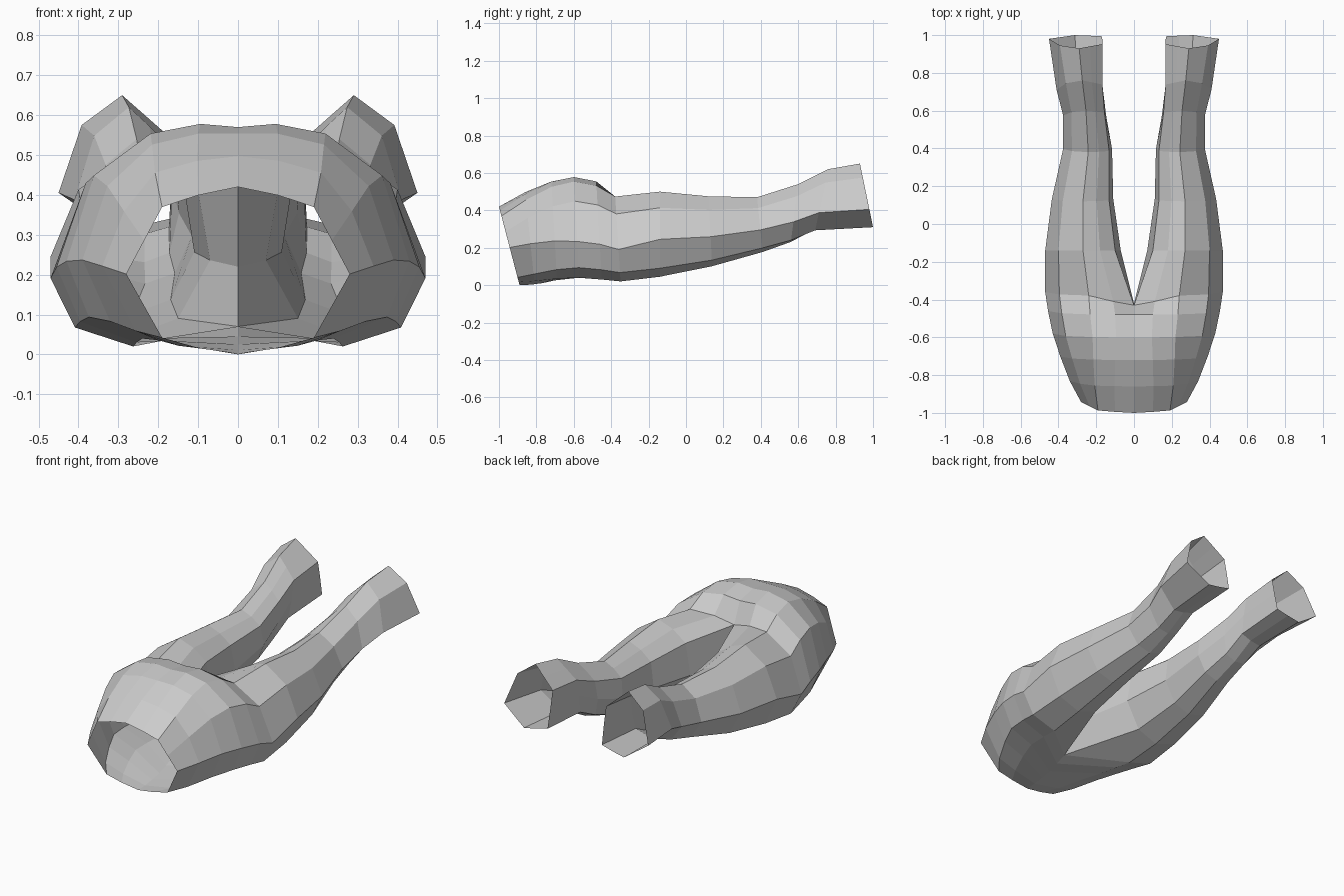
import bpy, bmesh
from mathutils import Vector

if "Cube" in bpy.data.objects:
    bpy.data.objects.remove(bpy.data.objects["Cube"])

# Cross-section templates (u across, v up), ordered from the inner top round the outside
WAIST = [(0, 1), (.36, .95), (.68, .88), (.84, .68), (1, .48), (.68, .10), (.36, .04), (0, 0)]
HIP = [(0, .985), (.22, 1), (.51, .955), (.84, .76), (1, .36), (.87, .10), (.56, 0), (0, 0)]
THIGH = [(-.85, .80), (-.45, .93), (0, 1), (.65, .81), (1, .44),
         (.65, .10), (0, 0), (-.60, .10), (-1, .42)]
ANKLE = [(-.95, .68), (-.50, .85), (-.10, 1), (.60, .78), (1, .28),
         (.05, 0), (-.45, .04), (-.93, .09), (-.95, .40)]

# Rows: y, centre x, half width, bottom z, top z, y shift of the bottom, template blend
HIP_ROWS = [
    (-1.00, 0, .28, .00, .420, .11, 0),
    (-.86, 0, .34, .01, .500, .05, .4),
    (-.72, 0, .39, .03, .560, .03, .75),
    (-.60, 0, .43, .04, .578, .03, 1),
    (-.48, 0, .455, .03, .555, .03, 1),
    (-.38, 0, .47, .02, .495, .03, 1),
]
LEG_ROWS = [
    (-.14, .270, .200, .045, .500, .00, 0),
    (.12, .272, .163, .100, .475, .02, .1),
    (.38, .245, .130, .175, .470, .03, .2),
    (.60, .260, .115, .225, .540, -.04, .5),
    (.76, .285, .125, .290, .620, -.07, .9),
    (.93, .305, .145, .310, .650, .07, 1),
]


def ring(row, start, end):
    y, cx, w, bot, top, shift, t = row
    pts = []
    for a, b in zip(start, end):
        u, v = Vector(a).lerp(Vector(b), t)
        pts.append(Vector((cx + u * w, y + shift * (1 - v), bot + v * (top - bot))))
    return pts


# Hip rings: the seam under the body runs from the waist rim back to the crotch
hips = [ring(r, WAIST, HIP) for r in HIP_ROWS]
for i, pts in enumerate(hips):
    t = i / (len(hips) - 1)
    pts[-1] = Vector((0, -.89 + .31 * t, .07 * t * t))

# Crotch: the last hip ring dips between the legs and gains a middle point
hips[-1][0] = Vector((0, -.43, .43))
hips[-1][1] = Vector((.11, -.41, .46))
hips[-1].append(Vector((0, -.42, .22)))

rings = hips + [ring(r, THIGH, ANKLE) for r in LEG_ROWS]

# Skin the rings: open half-shell over the hips, closed tube down the leg
bm = bmesh.new()
verts = [[bm.verts.new(p) for p in pts] for pts in rings]
for a, b in zip(verts, verts[1:]):
    closed = len(a) == 9
    for j in range(9 if closed else 7):
        k = (j + 1) % 9
        bm.faces.new((a[j], a[k], b[k], b[j]))
bmesh.ops.recalc_face_normals(bm, faces=bm.faces)
if sum(f.normal.x * (f.calc_center_median().x - .2) for f in bm.faces) < 0:
    bmesh.ops.reverse_faces(bm, faces=bm.faces)

mesh = bpy.data.meshes.new("trousers")
bm.to_mesh(mesh)
bm.free()
trousers = bpy.data.objects.new("trousers", mesh)
bpy.context.collection.objects.link(trousers)

# Second leg
mirror = trousers.modifiers.new("mirror", 'MIRROR')
mirror.use_axis[0] = True
mirror.use_clip = True
mirror.merge_threshold = .001
